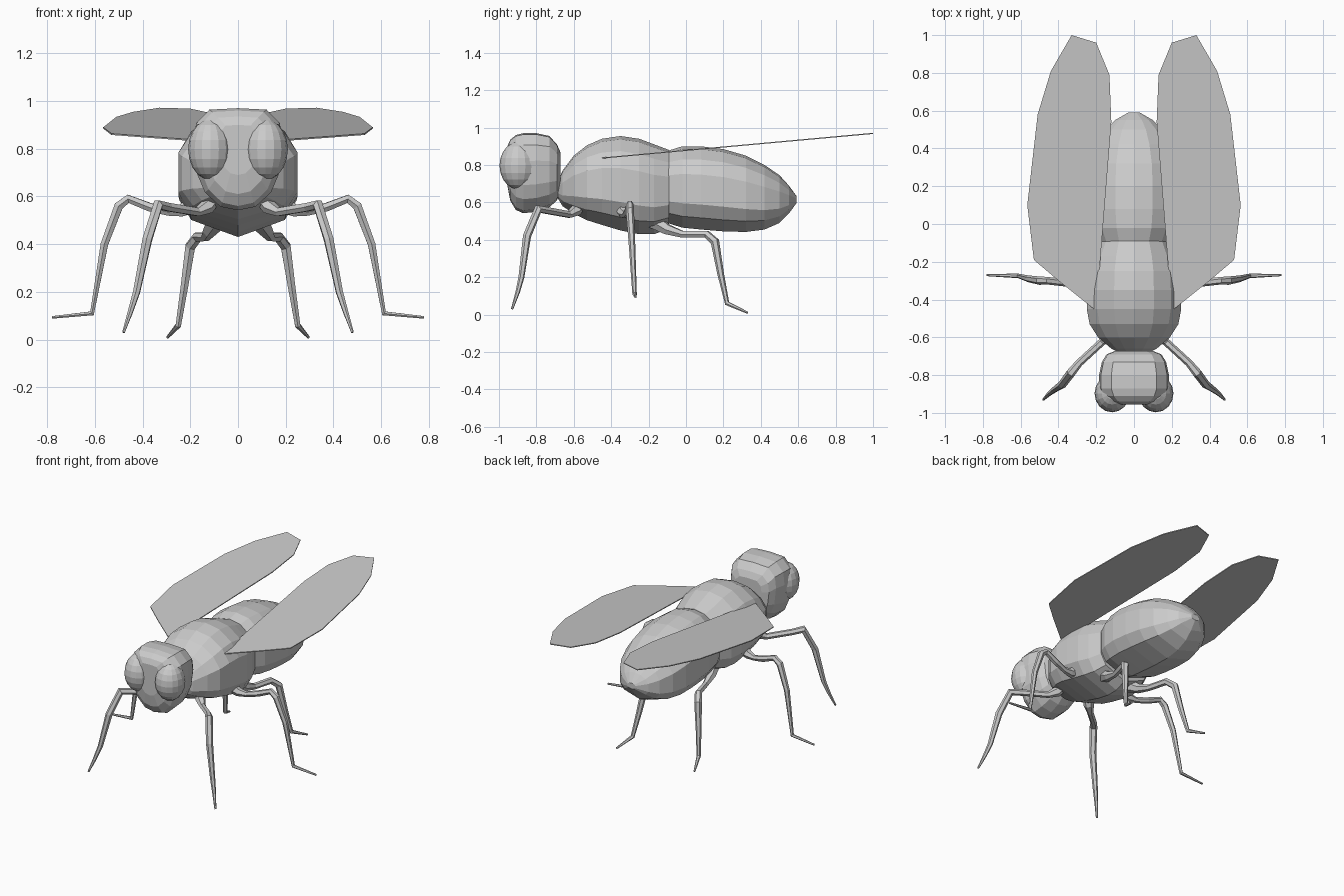
import bpy, bmesh
from mathutils import Vector

if "Cube" in bpy.data.objects:
    bpy.data.objects.remove(bpy.data.objects["Cube"])


def finish(name, bm):
    bmesh.ops.recalc_face_normals(bm, faces=bm.faces)
    me = bpy.data.meshes.new(name)
    bm.to_mesh(me)
    bm.free()
    ob = bpy.data.objects.new(name, me)
    bpy.context.collection.objects.link(ob)
    return ob


def loft(name, half, rings):
    """Skin a mirrored half section through rings of (y, z low, z high, half width)."""
    section = half + [(-x, z) for x, z in half[-2:0:-1]]
    bm = bmesh.new()
    loops = []
    for y, lo, hi, w in rings:
        mid, h = (lo + hi) / 2, (hi - lo) / 2
        loops.append([bm.verts.new((x * w, y, mid + z * h)) for x, z in section])
    n = len(section)
    for a, b in zip(loops, loops[1:]):
        for i in range(n):
            j = (i + 1) % n
            bm.faces.new((a[i], a[j], b[j], b[i]))
    bm.faces.new(loops[0])
    bm.faces.new(loops[-1])
    return finish(name, bm)


def leg(name, pts, side):
    """Tapering six-sided tube through points (x, y, z, radius)."""
    cu = bpy.data.curves.new(name, 'CURVE')
    cu.dimensions = '3D'
    cu.bevel_depth = 1.0
    cu.bevel_resolution = 1
    cu.use_fill_caps = True
    sp = cu.splines.new('POLY')
    sp.use_smooth = False
    sp.points.add(len(pts) - 1)
    for p, (x, y, z, r) in zip(sp.points, pts):
        p.co = (x * side, y, z, 1)
        p.radius = r
    ob = bpy.data.objects.new(name, cu)
    bpy.context.collection.objects.link(ob)


# Thorax and abdomen
body = [(0, -1), (.8, -.72), (1, -.4), (1, .32), (.78, .68), (.42, .93), (0, 1)]
loft("thorax", body, [
    (-.69, .63, .70, .06), (-.66, .58, .77, .12), (-.60, .54, .85, .19),
    (-.53, .505, .905, .235), (-.45, .48, .94, .25), (-.35, .45, .955, .25),
    (-.25, .43, .94, .245), (-.17, .43, .91, .225), (-.09, .46, .88, .19)])
loft("abdomen", body, [
    (-.10, .49, .875, .185), (-.02, .465, .90, .22), (.08, .455, .90, .235),
    (.20, .445, .885, .235), (.32, .442, .85, .225), (.42, .455, .80, .195),
    (.50, .49, .745, .15), (.55, .54, .69, .10), (.59, .595, .635, .03)])

# Head
skull = [(0, -1), (.4, -.93), (.75, -.65), (.92, -.3), (1, .3), (.95, .7), (.65, .97), (0, 1)]
loft("head", skull, [
    (-.672, .66, .87, .10), (-.69, .61, .91, .145), (-.73, .575, .955, .17),
    (-.80, .55, .97, .185), (-.87, .542, .97, .185), (-.91, .56, .96, .165),
    (-.94, .61, .935, .13), (-.955, .69, .90, .08)])

# Compound eyes, wings and legs, one of each per side
wing = [(.20, -.46), (.40, -.30), (.53, -.19), (.565, .10), (.51, .58), (.44, .81),
        (.33, 1.0), (.20, .96), (.13, .79), (.12, .54)]
legs = {
    "front_leg": [(.09, -.55, .62, .04), (.13, -.59, .555, .032), (.17, -.625, .535, .02),
                  (.29, -.735, .555, .02), (.335, -.79, .565, .024), (.38, -.85, .42, .022),
                  (.425, -.88, .20, .016), (.45, -.90, .12, .012), (.48, -.93, .03, .006)],
    "middle_leg": [(.19, -.34, .565, .04), (.24, -.335, .54, .028), (.29, -.325, .535, .018),
                   (.37, -.31, .555, .02), (.46, -.30, .59, .02), (.50, -.30, .56, .022),
                   (.56, -.29, .40, .018), (.612, -.275, .11, .012), (.78, -.27, .093, .006)],
    "rear_leg": [(.09, -.17, .50, .045), (.12, -.10, .455, .03), (.135, -.02, .43, .02),
                 (.17, .11, .43, .022), (.20, .155, .39, .024), (.225, .185, .22, .018),
                 (.25, .22, .06, .013), (.295, .33, .01, .006)],
}
for side, tag in ((1, "left"), (-1, "right")):
    bm = bmesh.new()
    bmesh.ops.create_uvsphere(bm, u_segments=16, v_segments=10, radius=1)
    for v in bm.verts:
        v.co = Vector((v.co.x * .093 + side * .116, v.co.y * .10 - .897, v.co.z * .127 + .797))
    finish("eye_" + tag, bm)

    bm = bmesh.new()
    face = bm.faces.new([bm.verts.new((x * side, y, .833 + (y + .46) * .091)) for x, y in wing])
    ext = bmesh.ops.extrude_face_region(bm, geom=[face], use_keep_orig=True)
    for v in ext["geom"]:
        if isinstance(v, bmesh.types.BMVert):
            v.co.z += .006
    finish("wing_" + tag, bm)

    for name, pts in legs.items():
        leg(name + "_" + tag, pts, side)
